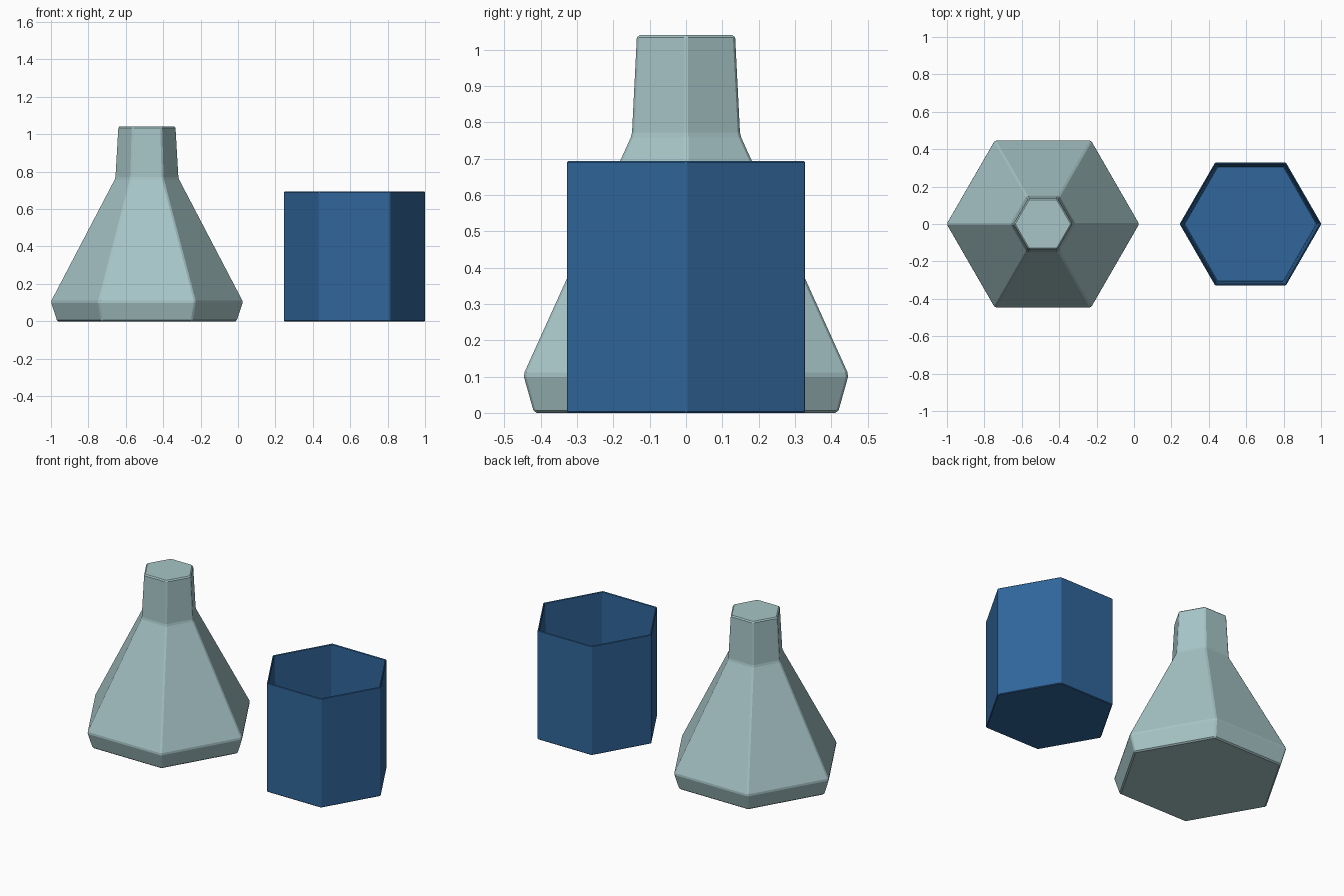
import bpy, bmesh, math

if "Cube" in bpy.data.objects:
    bpy.data.objects.remove(bpy.data.objects["Cube"])

SIDES = 6


def material(name, color):
    m = bpy.data.materials.new(name)
    m.diffuse_color = (*color, 1)
    m.use_nodes = True
    m.node_tree.nodes["Principled BSDF"].inputs["Base Color"].default_value = m.diffuse_color
    return m


def hex_lathe(name, x, profile, mat, bevel):
    """Stack six-sided rings along a (radius, height) profile and cap both ends."""
    bm = bmesh.new()
    rings = []
    for r, z in profile:
        rings.append([bm.verts.new((r * math.cos(math.tau * i / SIDES),
                                    r * math.sin(math.tau * i / SIDES), z))
                      for i in range(SIDES)])
    for a, b in zip(rings, rings[1:]):
        for i in range(SIDES):
            j = (i + 1) % SIDES
            bm.faces.new((a[i], a[j], b[j], b[i]))
    bm.faces.new(rings[0][::-1])
    bm.faces.new(rings[-1])
    bmesh.ops.recalc_face_normals(bm, faces=bm.faces)
    mesh = bpy.data.meshes.new(name)
    bm.to_mesh(mesh)
    bm.free()
    mesh.materials.append(mat)
    ob = bpy.data.objects.new(name, mesh)
    ob.location.x = x
    bpy.context.collection.objects.link(ob)
    # Narrow chamfer on every hard edge
    mod = ob.modifiers.new("edge_chamfer", 'BEVEL')
    mod.width = bevel
    mod.segments = 1
    mod.limit_method = 'ANGLE'
    mod.angle_limit = math.radians(10)
    return ob


pale = material("pale_grey_teal", (0.386, 0.558, 0.571))
blue = material("deep_blue", (0.03, 0.133, 0.328))

# Conical flask: narrow foot, wide shoulder, sloping body, tapered neck
hex_lathe("conical_flask", -0.487,
          [(0.483, 0), (0.517, 0.105), (0.172, 0.765), (0.156, 1.04)],
          pale, 0.007)

# Open beaker: outer wall, thin rim, slightly tapering inside, floor
hex_lathe("beaker", 0.623,
          [(0.379, 0), (0.379, 0.693), (0.369, 0.693), (0.356, 0.02)],
          blue, 0.004)
